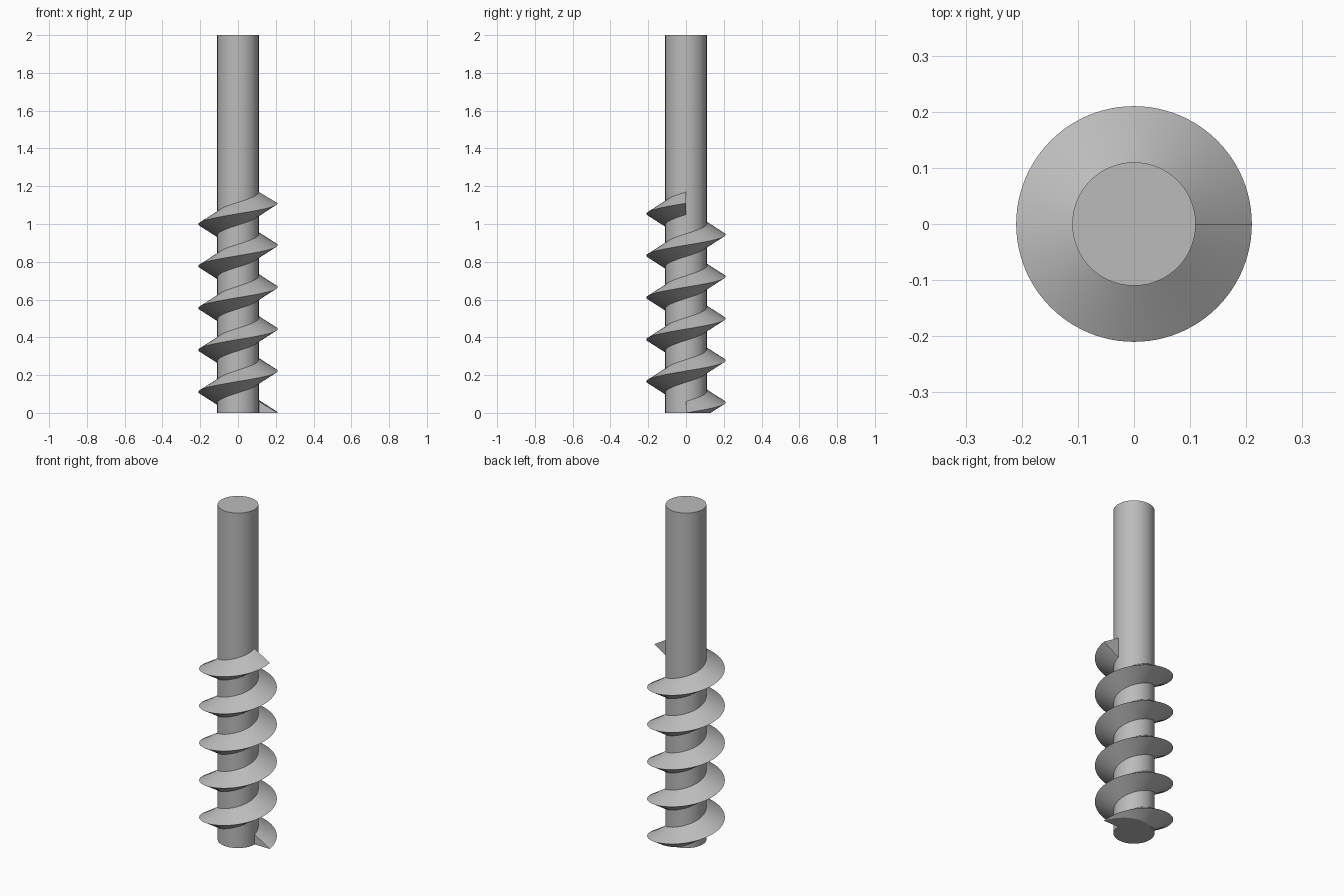
import bpy, bmesh, math

if "Cube" in bpy.data.objects:
    bpy.data.objects.remove(bpy.data.objects["Cube"])

SEGS = 96            # steps per turn
R_SHAFT, R_TIP = 0.11, 0.21
PITCH, TURNS = 0.222, 5
HALF = 0.06          # half height of the thread at the shaft surface

steel = bpy.data.materials.new("grey steel")
steel.diffuse_color = (0.5, 0.5, 0.5, 1)
steel.use_nodes = True
steel.node_tree.nodes["Principled BSDF"].inputs["Base Color"].default_value = steel.diffuse_color


def finish(bm, name):
    bmesh.ops.recalc_face_normals(bm, faces=bm.faces)
    mesh = bpy.data.meshes.new(name)
    bm.to_mesh(mesh)
    bm.free()
    mesh.materials.append(steel)
    obj = bpy.data.objects.new(name, mesh)
    bpy.context.collection.objects.link(obj)
    bpy.ops.object.select_all(action='DESELECT')
    obj.select_set(True)
    bpy.context.view_layer.objects.active = obj
    bpy.ops.object.shade_smooth_by_angle(angle=math.radians(30))
    return obj


# Plain round shaft
bm = bmesh.new()
bmesh.ops.create_cone(bm, cap_ends=True, segments=SEGS, radius1=R_SHAFT,
                      radius2=R_SHAFT, depth=2)
bmesh.ops.translate(bm, verts=bm.verts, vec=(0, 0, 1))
finish(bm, "shaft")

# Triangular thread swept up a helix, root sunk slightly into the shaft
r_root = R_SHAFT - 0.004
h_root = HALF * (R_TIP - r_root) / (R_TIP - R_SHAFT)
profile = [(r_root, -h_root), (R_TIP, 0), (r_root, h_root)]
bm = bmesh.new()
rings = []
for i in range(SEGS * TURNS + 1):
    a = 2 * math.pi * i / SEGS
    z0 = PITCH * i / SEGS
    rings.append([bm.verts.new((r * math.cos(a), r * math.sin(a), z0 + z))
                  for r, z in profile])
for lower, upper in zip(rings, rings[1:]):
    for k in range(3):
        n = (k + 1) % 3
        bm.faces.new((lower[k], lower[n], upper[n], upper[k]))
bm.faces.new(rings[0])
bm.faces.new(rings[-1])

# Trim the thread start flush with the base of the shaft
bmesh.ops.bisect_plane(bm, geom=bm.verts[:] + bm.edges[:] + bm.faces[:],
                       dist=1e-6, plane_co=(0, 0, 0), plane_no=(0, 0, 1),
                       clear_inner=True)
bmesh.ops.holes_fill(bm, edges=[e for e in bm.edges if e.is_boundary], sides=0)
finish(bm, "thread")
